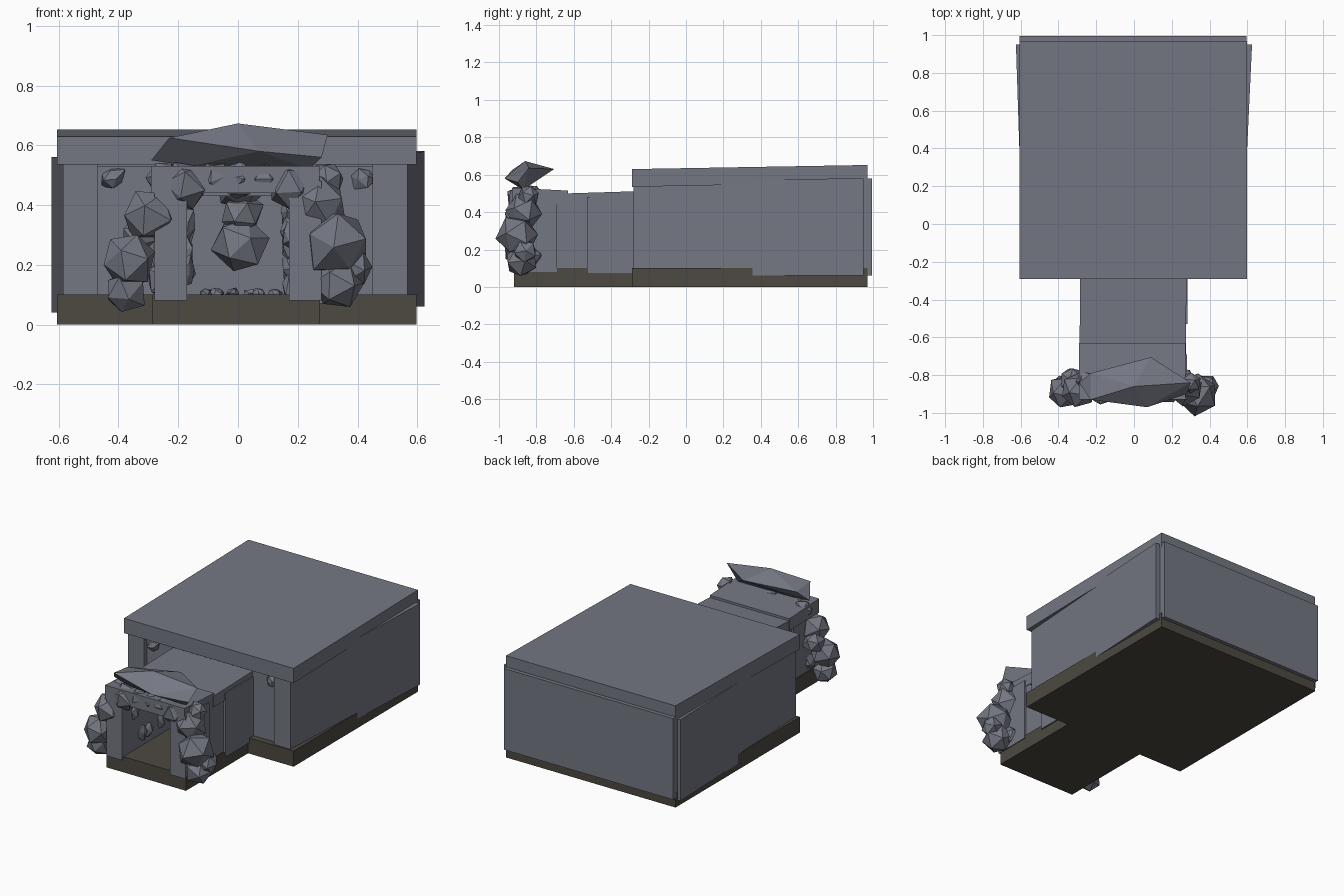
import bpy, bmesh, random
from mathutils import Vector, Euler

cube = bpy.data.objects.get("Cube")
if cube:
    bpy.data.objects.remove(cube)
random.seed(7)


def material(name, color):
    m = bpy.data.materials.new(name)
    m.use_nodes = True
    m.diffuse_color = (*color, 1)
    m.node_tree.nodes["Principled BSDF"].inputs["Base Color"].default_value = (*color, 1)
    return m


STONE = material("grey stone", (0.175, 0.185, 0.225))
EARTH = material("brown earth", (0.075, 0.066, 0.052))


def finish(name, bm, mat):
    bmesh.ops.recalc_face_normals(bm, faces=bm.faces)
    mesh = bpy.data.meshes.new(name)
    bm.to_mesh(mesh)
    bm.free()
    mesh.materials.append(mat)
    obj = bpy.data.objects.new(name, mesh)
    bpy.context.collection.objects.link(obj)
    return obj


def slab(name, y0, y1, front, back=None, mat=STONE):
    """Block between two upright rectangles (x0, x1, z0, z1) at y0 and y1."""
    bm = bmesh.new()
    rings = []
    for y, (x0, x1, z0, z1) in ((y0, front), (y1, back or front)):
        rings.append([bm.verts.new((x, y, z)) for x, z in
                      ((x0, z0), (x1, z0), (x1, z1), (x0, z1))])
    a, b = rings
    bm.faces.new(a)
    bm.faces.new(b)
    for i in range(4):
        j = (i + 1) % 4
        bm.faces.new((a[i], a[j], b[j], b[i]))
    return finish(name, bm, mat)


def rock(name, center, size, jitter=0.15):
    """Faceted boulder, randomly turned and dented."""
    bm = bmesh.new()
    bmesh.ops.create_icosphere(bm, subdivisions=1, radius=1)
    turn = Euler([random.uniform(0, 6) for _ in range(3)]).to_matrix()
    for v in bm.verts:
        p = turn @ v.co * random.uniform(1 - jitter, 1 + jitter)
        v.co = Vector(center) + Vector(p[i] * size[i] for i in range(3))
    return finish(name, bm, STONE)


# Floors
slab("chamber_floor", -0.29, 0.97, (-0.605, 0.597, 0, 0.1), mat=EARTH)
slab("tunnel_floor", -0.92, -0.29, (-0.287, 0.275, 0, 0.1), mat=EARTH)

# Chamber roof and walls; side walls splay outwards to the rear
slab("chamber_roof", -0.29, 0.97, (-0.605, 0.597, 0.535, 0.63), (-0.605, 0.597, 0.56, 0.652))
slab("chamber_left_wall", -0.28, 0.95, (0.45, 0.567, 0.06, 0.57), (0.51, 0.625, 0.06, 0.58))
slab("chamber_right_wall", -0.28, 0.95, (-0.585, -0.47, 0.04, 0.56), (-0.625, -0.51, 0.04, 0.56))
slab("chamber_back_wall", 0.9, 0.995, (-0.605, 0.595, 0.06, 0.58))
for side, label in ((1, "left"), (-1, "right")):
    x0, x1 = sorted((side * 0.19, side * 0.475))
    slab(f"chamber_front_{label}_wall", -0.25, -0.14, (x0, x1, 0.06, 0.53))
    rock(f"chamber_{label}_chip", (side * 0.42, -0.25, 0.49), (0.045, 0.04, 0.04), 0.25)

# Tunnel walls in three uneven panels
for side, label in ((1, "left"), (-1, "right")):
    for part, y0, y1, outer, bottom in (("front", -0.93, -0.69, 0.28, 0.08),
                                        ("middle", -0.69, -0.53, 0.268, 0.09),
                                        ("rear", -0.53, -0.25, 0.284, 0.07)):
        x0, x1 = sorted((side * 0.17, side * outer))
        slab(f"tunnel_{label}_{part}_wall", y0, y1, (x0, x1, bottom, 0.48))
    # Loose stones along the inner wall foot and sides
    for i in range(9):
        y = -0.8 + i * 0.065
        rock(f"tunnel_{label}_stone_{i}", (side * 0.17, y, random.uniform(0.12, 0.4)),
             (0.025, 0.04, 0.05), 0.25)

# Tunnel roof plates
slab("tunnel_front_roof", -0.93, -0.63, (-0.292, 0.272, 0.44, 0.53), (-0.292, 0.272, 0.44, 0.515))
slab("tunnel_rear_roof", -0.64, -0.25, (-0.288, 0.275, 0.43, 0.5), (-0.285, 0.278, 0.43, 0.512))

# Boulders of the entrance arch: x, y, z, radius
boulders = (
    (-0.38, -0.87, 0.11, 0.075), (-0.37, -0.89, 0.22, 0.095),
    (-0.30, -0.88, 0.37, 0.095), (-0.24, -0.86, 0.15, 0.075),
    (-0.33, -0.82, 0.30, 0.065), (-0.18, -0.88, 0.46, 0.085),
    (-0.25, -0.83, 0.49, 0.06), (0.33, -0.88, 0.14, 0.095),
    (0.33, -0.90, 0.27, 0.112), (0.27, -0.87, 0.40, 0.10),
    (0.18, -0.88, 0.46, 0.08), (0.39, -0.86, 0.19, 0.065),
    (0.30, -0.84, 0.49, 0.06), (0.26, -0.84, 0.16, 0.07),
    (0.0, -0.87, 0.48, 0.07), (-0.08, -0.89, 0.49, 0.055),
    (0.09, -0.89, 0.49, 0.055))
for i, (x, y, z, r) in enumerate(boulders):
    rock(f"arch_boulder_{i}", (x, y, z), (r, r, r), 0.1)

# Capstone: a flat faceted rock across the arch
bm = bmesh.new()
rim = [(-0.29, -0.84, 0.55), (-0.23, -0.93, 0.625), (0.07, -0.97, 0.58), (0.28, -0.9, 0.56),
       (0.3, -0.84, 0.635), (0.09, -0.705, 0.63), (-0.23, -0.79, 0.61)]
for p in rim + [(0, -0.86, 0.673), (-0.16, -0.86, 0.53), (0.24, -0.87, 0.52)]:
    bm.verts.new(p)
bmesh.ops.convex_hull(bm, input=bm.verts)
finish("arch_capstone", bm, STONE)

# Hanging rocks inside the chamber and debris on the floor
for i, (z, r) in enumerate(((0.27, 0.095), (0.37, 0.075), (0.47, 0.09))):
    rock(f"hanging_rock_{i}", (0.01, 0.2, z), (r, r, r), 0.1)
for i in range(8):
    rock(f"floor_pebble_{i}", (random.uniform(-0.14, 0.14), random.uniform(-0.6, 0.6), 0.105),
         (0.025, 0.025, 0.018), 0.25)
